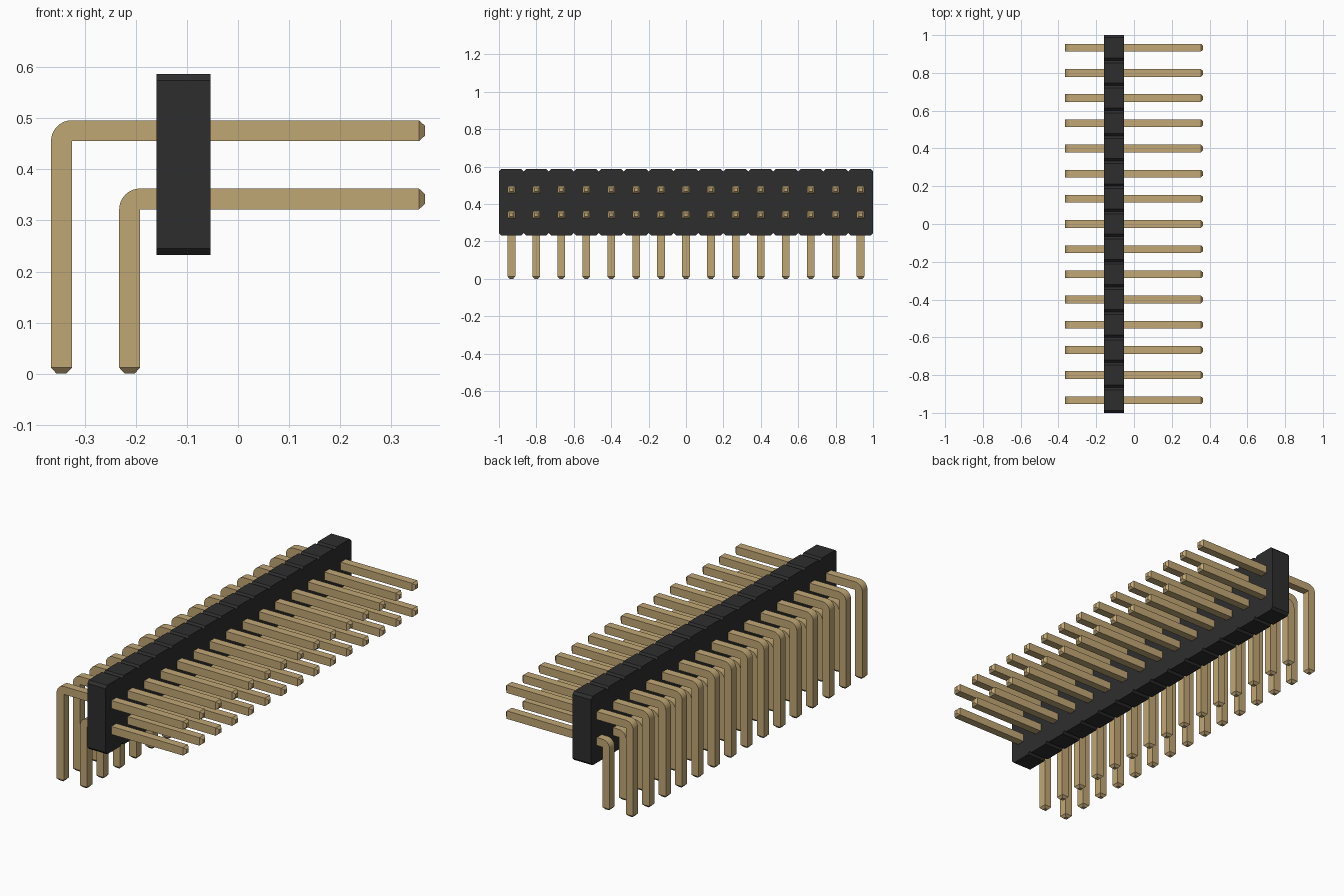
import bpy, bmesh, math

if "Cube" in bpy.data.objects:
    bpy.data.objects.remove(bpy.data.objects["Cube"], do_unlink=True)


def material(name, rgb):
    m = bpy.data.materials.new(name)
    m.use_nodes = True
    color = (*rgb, 1)
    m.diffuse_color = color
    m.node_tree.nodes["Principled BSDF"].inputs["Base Color"].default_value = color
    return m


gold = material("brass gold", (0.53, 0.385, 0.178))
black = material("black plastic", (0.027, 0.027, 0.027))

COUNT = 15
PITCH = 2 / COUNT
WIDTH = 0.041          # pin thickness
HALF = WIDTH / 2
TIP = 0.012            # taper length at pin ends
TIP_HALF = 0.0095      # half width of the blunt end
PIN_END = 0.366


def finish(bm, name, mat):
    bmesh.ops.remove_doubles(bm, verts=bm.verts, dist=1e-5)
    bmesh.ops.recalc_face_normals(bm, faces=bm.faces)
    mesh = bpy.data.meshes.new(name)
    bm.to_mesh(mesh)
    bm.free()
    mesh.materials.append(mat)
    obj = bpy.data.objects.new(name, mesh)
    bpy.context.collection.objects.link(obj)
    return obj


# Housing: a row of chamfered cells extruded through its thickness
def build_housing():
    back, front, low, high, cut = -0.159, -0.054, 0.232, 0.587, 0.013
    top = []
    for i in range(COUNT):
        y0 = -1 + i * PITCH
        y1 = y0 + PITCH
        top += [(y0, high - cut), (y0 + cut, high), (y1 - cut, high)]
    top.append((1, high - cut))
    bottom = [(y, low + high - z) for y, z in reversed(top)]
    bm = bmesh.new()
    face = bm.faces.new([bm.verts.new((back, y, z)) for y, z in top + bottom])
    res = bmesh.ops.extrude_face_region(bm, geom=[face], use_keep_orig=True)
    verts = [v for v in res["geom"] if isinstance(v, bmesh.types.BMVert)]
    bmesh.ops.translate(bm, verts=verts, vec=(front - back, 0, 0))
    return finish(bm, "housing", black)


# Bent pin: square section swept up the leg, round the elbow and out front
def build_pin(name, leg_x, arm_z):
    inner_x, inner_z = leg_x + HALF, arm_z - HALF
    # each ring is outer point, inner point, half depth
    rings = [((leg_x - TIP_HALF, 0), (leg_x + TIP_HALF, 0), TIP_HALF),
             ((leg_x - HALF, TIP), (inner_x, TIP), HALF)]
    for k in range(9):
        a = math.pi / 2 * k / 8
        outer = (inner_x - WIDTH * math.cos(a), inner_z + WIDTH * math.sin(a))
        rings.append((outer, (inner_x, inner_z), HALF))
    rings.append(((PIN_END - TIP, arm_z + HALF), (PIN_END - TIP, arm_z - HALF), HALF))
    rings.append(((PIN_END, arm_z + TIP_HALF), (PIN_END, arm_z - TIP_HALF), TIP_HALF))

    bm = bmesh.new()
    loops = []
    for (ox, oz), (ix, iz), d in rings:
        loops.append([bm.verts.new(p) for p in
                      ((ox, -d, oz), (ox, d, oz), (ix, d, iz), (ix, -d, iz))])
    for a, b in zip(loops, loops[1:]):
        for j in range(4):
            k = (j + 1) % 4
            bm.faces.new((a[j], a[k], b[k], b[j]))
    bm.faces.new(loops[0])
    bm.faces.new(loops[-1])
    bmesh.ops.remove_doubles(bm, verts=bm.verts, dist=1e-5)
    bmesh.ops.dissolve_degenerate(bm, edges=bm.edges, dist=1e-5)
    return finish(bm, name, gold)


build_housing()

# Two rows of pins, repeated along the housing
for row, leg_x, arm_z in (("upper_pin", -0.3455, 0.4755), ("lower_pin", -0.212, 0.342)):
    pin = build_pin(row + "_1", leg_x, arm_z)
    bpy.ops.object.select_all(action="DESELECT")
    pin.select_set(True)
    bpy.context.view_layer.objects.active = pin
    bpy.ops.object.shade_smooth_by_angle(angle=math.radians(30))
    pin.location.y = -1 + PITCH / 2
    for i in range(1, COUNT):
        twin = bpy.data.objects.new(f"{row}_{i + 1}", pin.data)
        twin.location.y = -1 + PITCH * (i + 0.5)
        bpy.context.collection.objects.link(twin)
